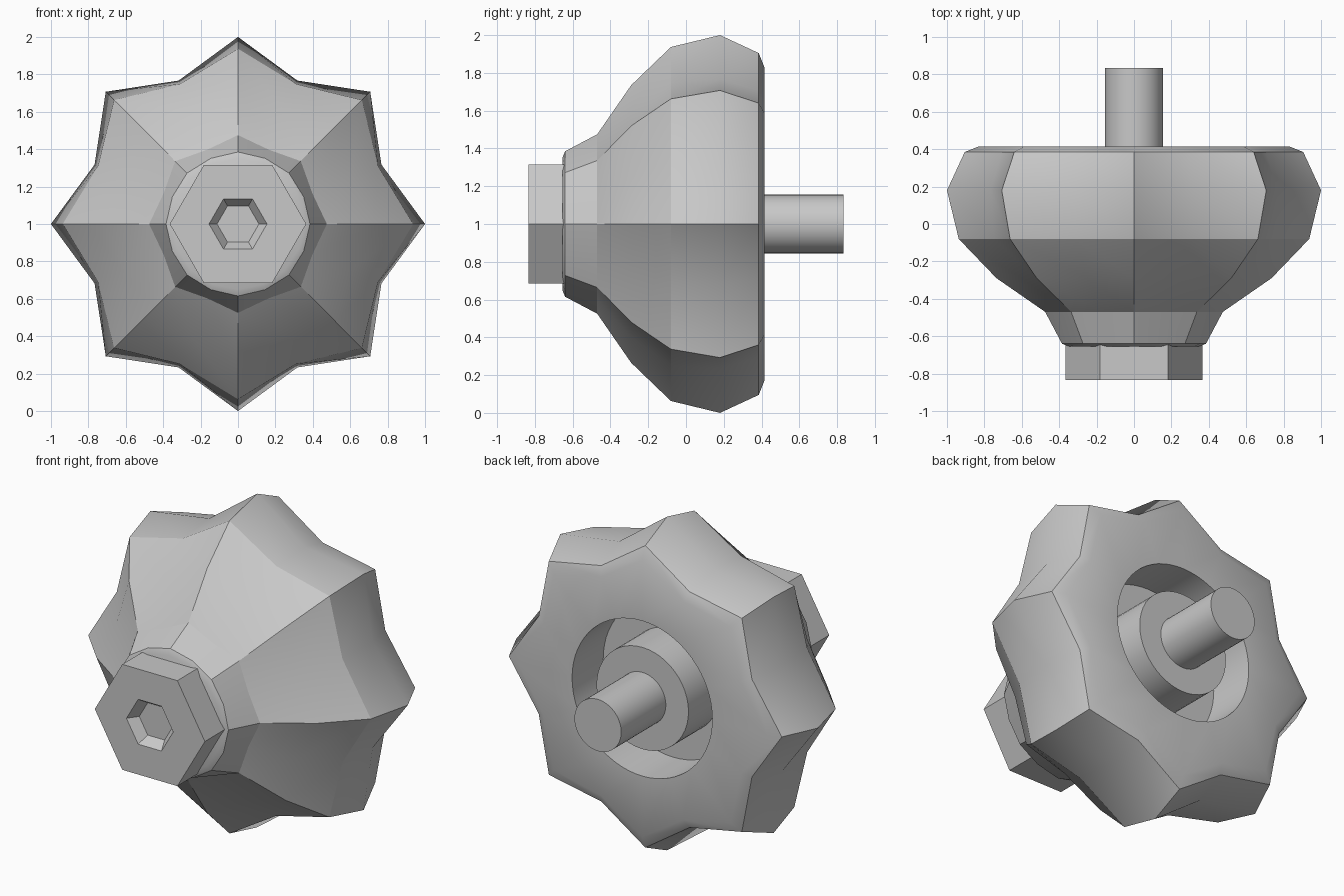
import bpy, bmesh
from math import cos, sin, pi, radians

cube = bpy.data.objects.get("Cube")
if cube:
    bpy.data.objects.remove(cube, do_unlink=True)

CENTRE_Z = 1.0

grey = bpy.data.materials.new("plain_grey")
grey.use_nodes = True
GREY = (0.58, 0.58, 0.58, 1)
grey.diffuse_color = GREY
grey.node_tree.nodes["Principled BSDF"].inputs["Base Color"].default_value = GREY


def ring(bm, y, sides, tip, valley=None):
    """Ring around the y axis; odd points use the valley radius."""
    valley = tip if valley is None else valley
    verts = []
    for i in range(sides):
        r = valley if i % 2 else tip
        a = 2 * pi * i / sides
        verts.append(bm.verts.new((r * cos(a), y, CENTRE_Z + r * sin(a))))
    return verts


def skin(bm, rings):
    for a, b in zip(rings, rings[1:]):
        n = len(a)
        for i in range(n):
            j = (i + 1) % n
            bm.faces.new((a[i], a[j], b[j], b[i]))


def finish(bm, name):
    bmesh.ops.recalc_face_normals(bm, faces=bm.faces)
    mesh = bpy.data.meshes.new(name)
    bm.to_mesh(mesh)
    bm.free()
    mesh.materials.append(grey)
    ob = bpy.data.objects.new(name, mesh)
    bpy.context.collection.objects.link(ob)
    bpy.ops.object.select_all(action="DESELECT")
    ob.select_set(True)
    bpy.context.view_layer.objects.active = ob
    bpy.ops.object.shade_smooth_by_angle(angle=radians(30))


def turned_part(name, sides, profile):
    """Closed solid from (y, radius) steps."""
    bm = bmesh.new()
    rings = [ring(bm, y, sides, r) for y, r in profile]
    skin(bm, rings)
    bm.faces.new(rings[0])
    bm.faces.new(rings[-1])
    finish(bm, name)


# Eight-pointed knob body: (y, tip radius, valley radius)
STAR = [(-0.655, 0.35, 0.35), (-0.64, 0.385, 0.38), (-0.47, 0.475, 0.43),
        (-0.29, 0.735, 0.65), (-0.08, 0.937, 0.81), (0.18, 1.0, 0.83),
        (0.385, 0.905, 0.765), (0.415, 0.83, 0.71)]
POINTS, FINE = 16, 4
HOLE = 0.465
bm = bmesh.new()
star = [ring(bm, y, POINTS, tip, valley) for y, tip, valley in STAR]
skin(bm, star)
bm.faces.new(star[0])

# Round pocket in the back of the knob
pocket = [ring(bm, y, POINTS * FINE, HOLE) for y in (0.415, 0.12)]
skin(bm, pocket)
bm.faces.new(pocket[1])
rim, hole = star[-1], pocket[0]
for i in range(POINTS):
    arc = [hole[(i * FINE + k) % len(hole)] for k in range(FINE + 1)]
    bm.faces.new([rim[i], rim[(i + 1) % POINTS]] + arc[::-1])
finish(bm, "star_knob")

# Hub and shaft in the pocket
turned_part("hub", 48, [(0.1, 0.305), (0.412, 0.305)])
turned_part("shaft", 48, [(0.38, 0.155), (0.835, 0.155)])

# Hexagonal nut with a tapered hexagonal socket
turned_part("hex_nut", 6, [(-0.64, 0.365), (-0.835, 0.365),
                           (-0.835, 0.155), (-0.775, 0.112)])
